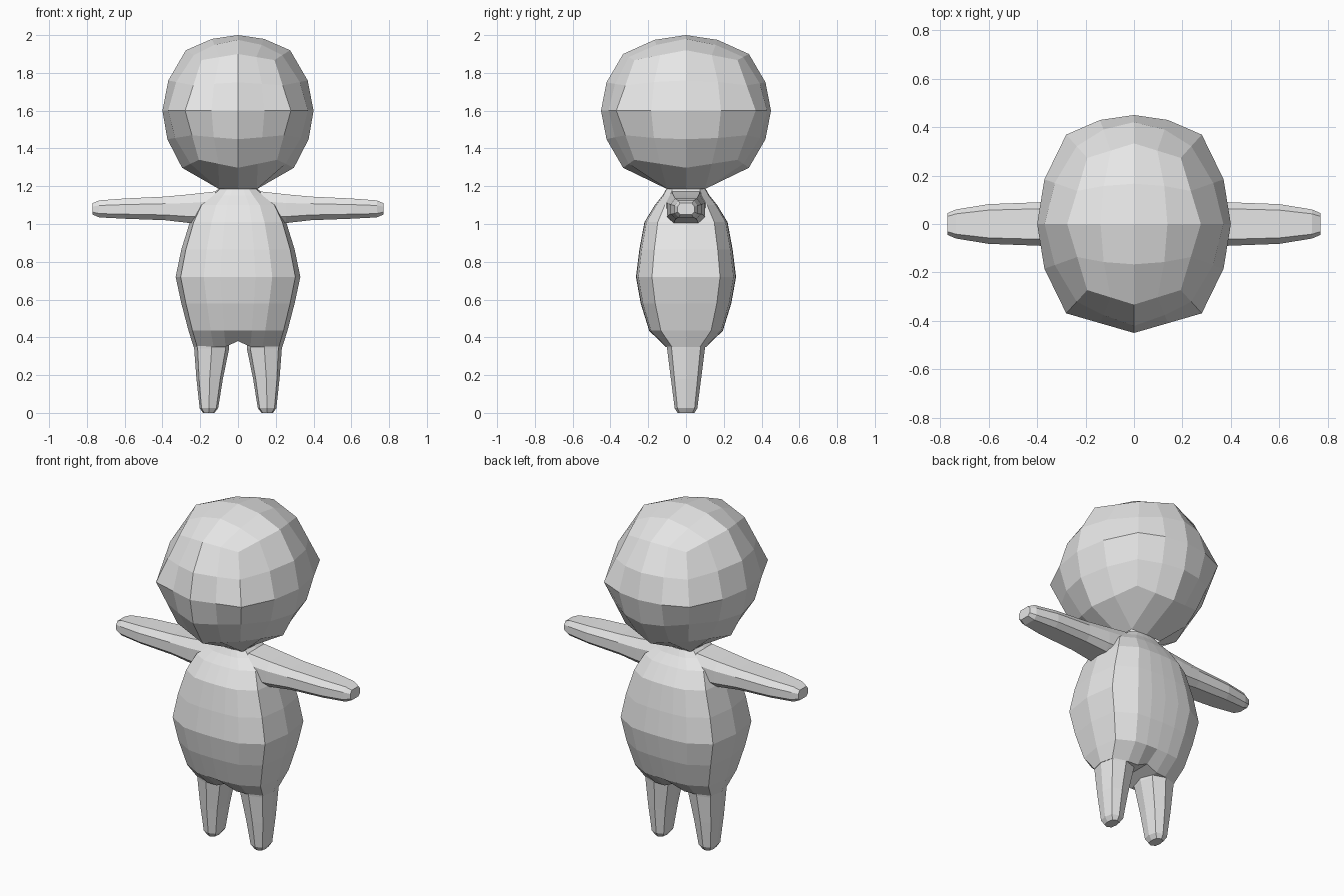
import bpy, bmesh
from mathutils import Vector

if "Cube" in bpy.data.objects:
    bpy.data.objects.remove(bpy.data.objects["Cube"])

mat = bpy.data.materials.new("plain_grey")
mat.diffuse_color = (0.8, 0.8, 0.8, 1)
mat.use_nodes = True
mat.node_tree.nodes["Principled BSDF"].inputs["Base Color"].default_value = mat.diffuse_color


def finish(name, bm):
    bmesh.ops.recalc_face_normals(bm, faces=bm.faces[:])
    me = bpy.data.meshes.new(name)
    bm.to_mesh(me)
    bm.free()
    me.materials.append(mat)
    ob = bpy.data.objects.new(name, me)
    bpy.context.collection.objects.link(ob)
    return ob


def loft(name, rings, strips=False):
    """Join equal rings with quads; cap the last ring flat or with strips."""
    bm = bmesh.new()
    vs = [[bm.verts.new(p) for p in r] for r in rings]
    n = len(rings[0])
    for a, b in zip(vs, vs[1:]):
        for i in range(n):
            j = (i + 1) % n
            bm.faces.new((a[i], a[j], b[j], b[i]))
    r, h = vs[-1], n // 2
    if strips:
        bm.faces.new((r[0], r[1], r[n - 1]))
        bm.faces.new((r[h - 1], r[h], r[h + 1]))
        for k in range(1, h - 1):
            bm.faces.new((r[k], r[k + 1], r[n - k - 1], r[n - k]))
    else:
        bm.faces.new(r)
    return finish(name, bm)


# Head: a cube cut 4 x 4 per side, sides bulged, cube edges kept straight
bm = bmesh.new()
bmesh.ops.create_cube(bm, size=2)
bmesh.ops.subdivide_edges(bm, edges=bm.edges[:], cuts=3, use_grid_fill=True)
neck = []
for vert in bm.verts:
    u, v, w = vert.co
    uu, vv, ww = u * u, v * v, w * w
    # squares turn linear along the cube edges
    us = uu + (abs(u) - uu) * (vv if v < 0 else vv * ww)
    vs = vv + (abs(v) - vv) * uu * ww
    ws = ww + (abs(w) - ww) * uu * vv
    x = 0.4 * u * (1 - 0.3 * vs) * (1 - (0.31 if w > 0 else 0.26) * ws)
    y = 0.45 * v * (1 - 0.18 * us) * (1 - 0.26 * ws)
    if w > 0:
        z = 0.4 * w * (1 - 0.2 * us - 0.25 * vs + 0.12 * us * vs)
    else:
        z = 0.42 * w * (1 - 0.28 * us - 0.28 * vs + 0.18 * us * vs)
    # neck opening under the head
    if w < -0.9 and abs(u) < 0.6 and abs(v) < 0.6:
        x, y, z = 0.2 * u, 0.2 * v, -0.415
        neck.append(vert)
    vert.co = Vector((x, y, 1.6 + z))
hole = [f for f in bm.faces if all(p in neck for p in f.verts)]
bmesh.ops.delete(bm, geom=hole, context='FACES')
finish("head", bm)

# Torso: sections with firm corners (height, half width, half depth)
half = [(1, 0), (.92, .68), (.55, .95), (.28, .99), (0, 1), (-.28, .99), (-.55, .95), (-.92, .68)]
section = half + [(-u, -v) for u, v in half]
levels = [(1.185, .105, .105), (1.15, .145, .125), (1.10, .21, .165), (1.01, .255, .22),
          (.865, .30, .247), (.72, .33, .265), (.58, .30, .24), (.435, .262, .195),
          (.35, .235, .11)]
rings = [[(hx * u, hy * v, z) for u, v in section] for z, hx, hy in levels]
# lift the crotch between the legs
rings[-1] = [(x, y, z + (.03 if abs(x) < .02 else 0)) for x, y, z in rings[-1]]
loft("torso", rings, strips=True)

# Limb sections: the arm is a bevelled box, the leg a full octagon
arm_section = [(1, .4), (.7, 1), (-.7, 1), (-1, .4), (-1, -.55), (-.65, -1), (.65, -1), (1, -.55)]
leg_section = [(1, 0), (.8, .76), (0, 1), (-.8, .76), (-1, 0), (-.8, -.76), (0, -1), (.8, -.76)]

# arm: x, bottom, top, half depth;  leg: z, inner x, outer x, half depth
arm = [(.12, 1.0, 1.172, .105), (.255, 1.005, 1.157, .10), (.385, 1.02, 1.145, .09),
       (.60, 1.028, 1.135, .082), (.735, 1.035, 1.125, .06), (.77, 1.05, 1.11, .045)]
leg = [(.365, .047, .233, .105), (.34, .047, .232, .10), (.18, .08, .22, .08),
       (.025, .105, .203, .06), (0, .125, .185, .045)]
for side, s in (("right", 1), ("left", -1)):
    loft(side + "_arm", [[(s * x, hy * a, (lo + hi) / 2 + (hi - lo) / 2 * b)
                          for a, b in arm_section] for x, lo, hi, hy in arm])
    loft(side + "_leg", [[(s * ((i + o) / 2 + (o - i) / 2 * a), hy * b, z)
                          for a, b in leg_section] for z, i, o, hy in leg])
